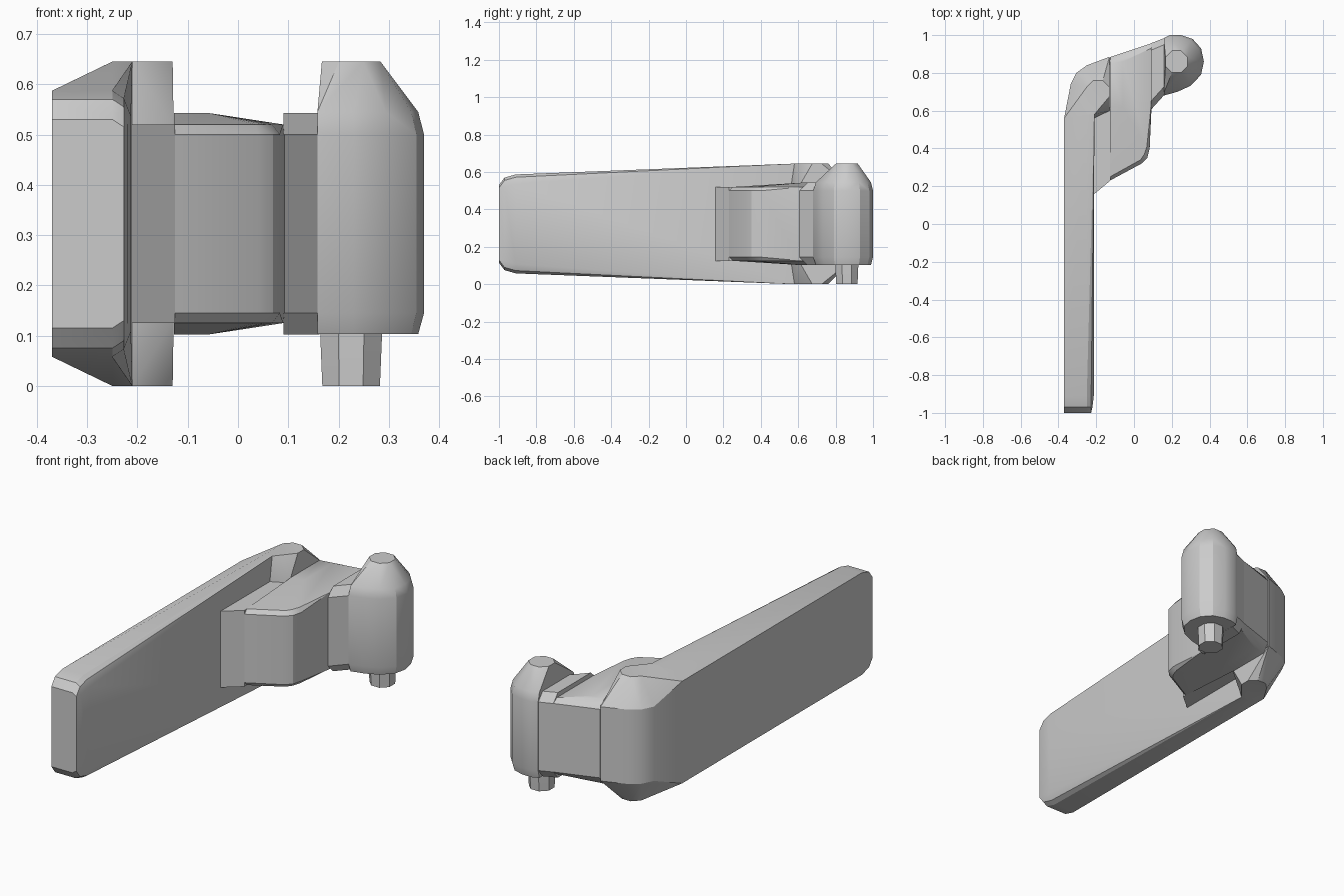
import bpy, bmesh
from math import cos, sin, pi, radians

if "Cube" in bpy.data.objects:
    bpy.data.objects.remove(bpy.data.objects["Cube"])

H = 0.645  # total height; most parts mirror about H / 2


def mirror_z(points):
    return points + [(x, y, H - z) for x, y, z in points]


def level(outline, z):
    return [(x, y, z) for x, y in outline]


def octagon(cx, cy, r):
    return [(cx + r * cos(pi / 8 + i * pi / 4), cy + r * sin(pi / 8 + i * pi / 4)) for i in range(8)]


def inset(outline, cx, cy, k, fixed_x=None):
    return [(x if x == fixed_x else cx + (x - cx) * k, cy + (y - cy) * k) for x, y in outline]


def hull(name, points):
    """Faceted convex solid through the given section points."""
    bm = bmesh.new()
    for p in points:
        bm.verts.new(p)
    bmesh.ops.convex_hull(bm, input=bm.verts[:])
    loose = [v for v in bm.verts if not v.link_faces]
    bmesh.ops.delete(bm, geom=loose, context='VERTS')
    bmesh.ops.dissolve_limit(bm, angle_limit=radians(1), verts=bm.verts[:], edges=bm.edges[:])
    bmesh.ops.recalc_face_normals(bm, faces=bm.faces[:])
    mesh = bpy.data.meshes.new(name)
    bm.to_mesh(mesh)
    bm.free()
    ob = bpy.data.objects.new(name, mesh)
    bpy.context.collection.objects.link(ob)
    bpy.ops.object.select_all(action='DESELECT')
    ob.select_set(True)
    bpy.context.view_layer.objects.active = ob
    bpy.ops.object.shade_smooth_by_angle(angle=radians(28))
    return ob


# Long tapered lever with a rounded free end
L = -0.37
arm = []
for y, z_left, z_top, x_right in ((-1.0, 0.53, 0.53, -0.235),
                                  (-0.97, 0.57, 0.57, -0.22),
                                  (-0.91, 0.587, 0.587, -0.213)):
    arm += [(L, y, z_left), (-0.25, y, z_top), (-0.227, y, z_top - 0.015), (x_right, y, z_top - 0.05)]
arm_end = [(L, 0.56, 0.587), (-0.25, 0.58, H), (-0.21, 0.58, H)]
hull("lever_arm", mirror_z(arm + arm_end))

# Rounded elbow tapering to octagonal ends above and below
elbow = [(L, 0.55), (-0.335, 0.74), (-0.305, 0.80), (-0.25, 0.84), (-0.13, 0.885),
         (-0.128, 0.60), (-0.21, 0.56)]
hull("elbow_post", mirror_z(level(elbow, 0.515) + level(octagon(-0.19, 0.70, 0.065), H) + arm_end))

# Thin strip joining the lever to the bracket
strip = [(-0.215, 0.155), (-0.125, 0.23), (-0.125, 0.88), (-0.215, 0.85)]
hull("joining_strip", mirror_z(level(strip, 0.52)))

# Bracket body with chamfered rim and slightly crowned top
body = [(-0.127, 0.23), (0.04, 0.32), (0.07, 0.35), (0.083, 0.40), (0.092, 0.60),
        (0.092, 0.957), (-0.127, 0.884)]
body_rim = [(-0.127, 0.25), (0.035, 0.34), (0.055, 0.37), (0.068, 0.41), (0.09, 0.62), (0.09, 0.93)]
crown = [(-0.127, 0.62), (-0.06, 0.62), (-0.06, 0.86), (-0.127, 0.85)]
hull("bracket_body", mirror_z(level(body, 0.50) + level(body_rim, 0.52) + level(crown, 0.543)))

# Neck between the bracket and the hinge barrel
neck = [(0.09, 0.605), (0.162, 0.685), (0.162, 0.985), (0.09, 0.957)]
neck_top = [(0.09, 0.65), (0.162, 0.73), (0.162, 0.95), (0.09, 0.92)]
hull("hinge_neck", mirror_z(level(neck, 0.50) + level(neck_top, 0.543)))

# Hinge barrel: flat-backed cylinder with a conical cap
cx, cy = 0.225, 0.86
barrel = [(0.158, 0.68), (0.23, 0.70), (0.30, 0.732), (0.355, 0.79), (0.37, 0.86), (0.355, 0.93),
          (0.31, 0.98), (0.25, 1.0), (0.19, 1.0), (0.158, 0.985)]
rim = inset(barrel, cx, cy, 0.92, 0.158)
hull("hinge_barrel", level(rim, 0.103) + level(barrel, 0.145) + level(barrel, 0.50)
     + level(rim, 0.545) + level(octagon(cx, cy, 0.063), H))

# Locating pin under the barrel
hull("hinge_pin", level(octagon(cx, cy, 0.066), 0.12) + level(octagon(cx, cy, 0.066), 0.09)
     + level(octagon(cx, cy, 0.062), 0.0))
